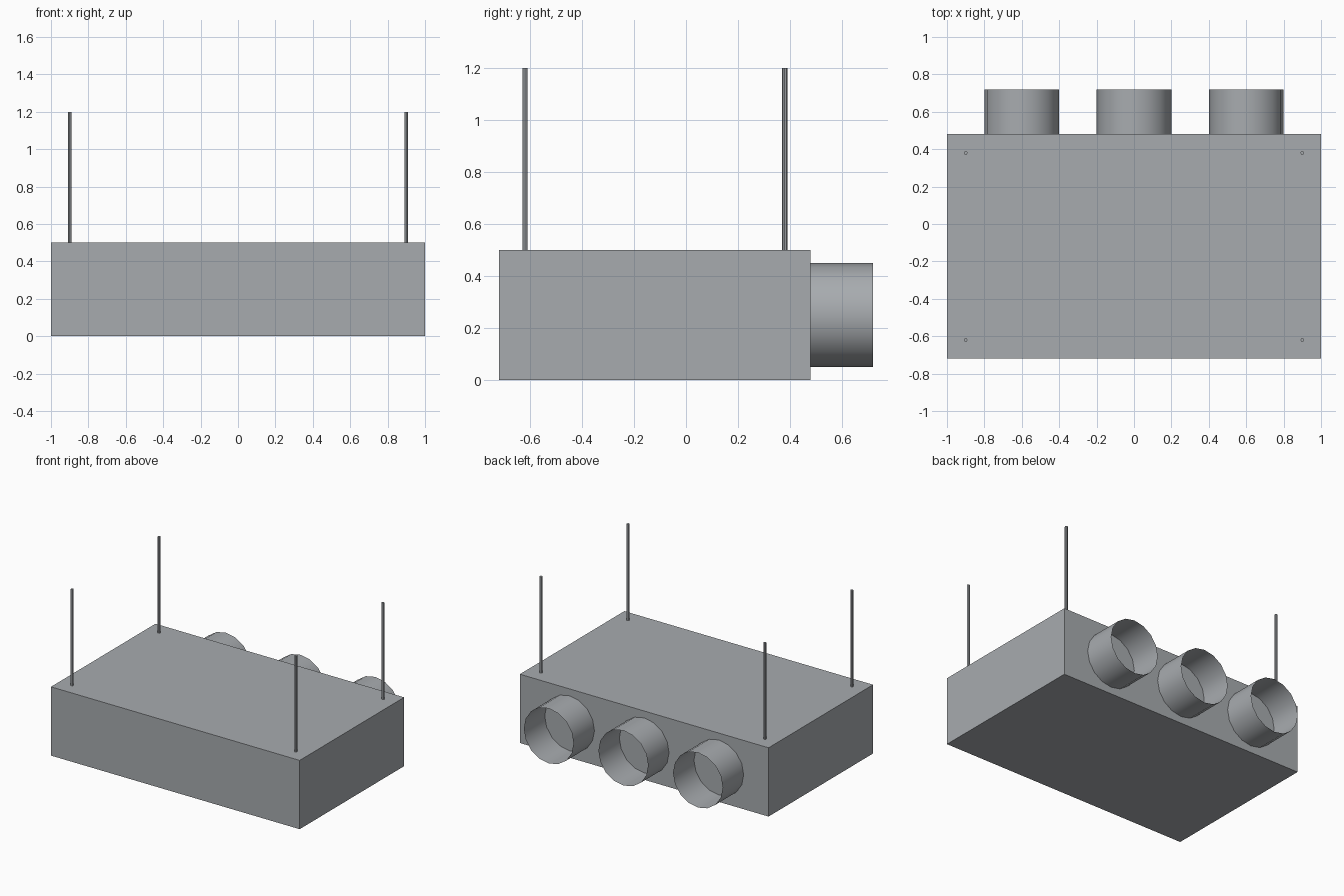
import bpy
import bmesh
from math import radians
from mathutils import Matrix

cube = bpy.data.objects.get("Cube")
if cube:
    bpy.data.objects.remove(cube, do_unlink=True)

# Galvanised metal used for every part
metal = bpy.data.materials.new("galvanised_grey")
metal.use_nodes = True
color = (0.39, 0.41, 0.43, 1)
metal.diffuse_color = color
metal.node_tree.nodes["Principled BSDF"].inputs["Base Color"].default_value = color


def finish(name, bm, smooth=False):
    mesh = bpy.data.meshes.new(name)
    bm.to_mesh(mesh)
    bm.free()
    mesh.materials.append(metal)
    obj = bpy.data.objects.new(name, mesh)
    bpy.context.collection.objects.link(obj)
    if smooth:
        bpy.ops.object.select_all(action='DESELECT')
        obj.select_set(True)
        bpy.context.view_layer.objects.active = obj
        bpy.ops.object.shade_smooth_by_angle(angle=radians(40))
    return obj


def cylinder(name, center, radius, length, sides, capped, turn=0):
    bm = bmesh.new()
    matrix = Matrix.Translation(center) @ Matrix.Rotation(radians(turn), 4, 'X')
    bmesh.ops.create_cone(bm, cap_ends=capped, segments=sides, radius1=radius,
                          radius2=radius, depth=length, matrix=matrix)
    return finish(name, bm, True)


# Main housing
bm = bmesh.new()
bmesh.ops.create_cube(bm, size=1, matrix=Matrix.Translation((0, -0.12, 0.25))
                      @ Matrix.Diagonal((2, 1.2, 0.5, 1)))
finish("housing", bm)

# Open thin-walled duct collars on the back
for label, x in (("right", -0.6), ("middle", 0), ("left", 0.6)):
    cylinder(f"{label}_duct_collar", (x, 0.6, 0.25), 0.2, 0.24, 16, False, -90)

# Hanging rods at the corners
for side, x in (("right", -0.9), ("left", 0.9)):
    for end, y in (("front", -0.62), ("back", 0.38)):
        cylinder(f"{end}_{side}_rod", (x, y, 0.85), 0.01, 0.7, 8, True)
